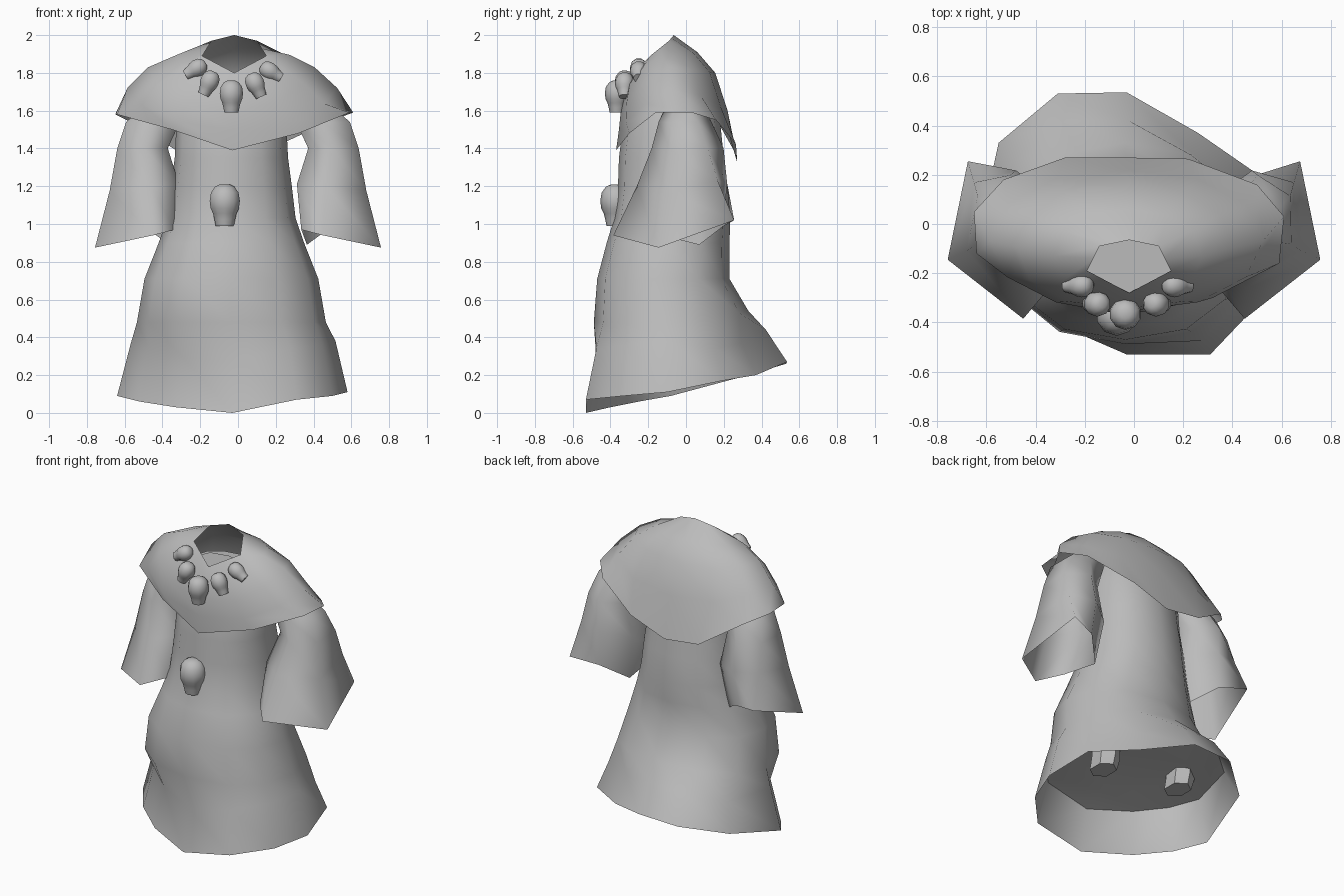
import bpy, bmesh, math
from mathutils import Vector, Matrix

cube = bpy.data.objects.get("Cube")
if cube:
    bpy.data.objects.remove(cube)

cloth = bpy.data.materials.new("plain_grey")
cloth.use_nodes = True
grey = (0.5, 0.5, 0.5, 1)
cloth.diffuse_color = grey
cloth.node_tree.nodes["Principled BSDF"].inputs["Base Color"].default_value = grey


def loft(name, rings, cap_start=False, cap_end=False, angle=60):
    """Skin a list of closed rings, ordered from top to bottom."""
    bm = bmesh.new()
    rows = [[bm.verts.new(p) for p in ring] for ring in rings]
    n = len(rows[0])
    for upper, lower in zip(rows, rows[1:]):
        for i in range(n):
            j = (i + 1) % n
            bm.faces.new((upper[i], lower[i], lower[j], upper[j]))
    if cap_start:
        bm.faces.new(rows[0])
    if cap_end:
        bm.faces.new(rows[-1][::-1])
    mesh = bpy.data.meshes.new(name)
    bm.to_mesh(mesh)
    bm.free()
    mesh.materials.append(cloth)
    obj = bpy.data.objects.new(name, mesh)
    bpy.context.collection.objects.link(obj)
    bpy.ops.object.select_all(action='DESELECT')
    obj.select_set(True)
    bpy.context.view_layer.objects.active = obj
    bpy.ops.object.shade_smooth_by_angle(angle=math.radians(angle))


def oval(rx, front, back, z_front, z_side, z_back, cx=-0.025, n=12, square=1.0):
    """Oval ring whose height varies between front, sides and back."""
    pts = []
    for i in range(n):
        a = 2 * math.pi * i / n
        c, s = (math.copysign(abs(v) ** square, v) for v in (math.cos(a), math.sin(a)))
        z_end = z_front if c > 0 else z_back
        pts.append(Vector((cx + rx * s, (front + back) / 2 - c * (back - front) / 2,
                           z_side + (z_end - z_side) * abs(c) ** 1.5)))
    return pts


# Robe: narrow chest flaring to an uneven trailing hem
hem = [(-.03, -.53, 0), (.31, -.53, .07), (.5, -.33, .09), (.58, -.1, .11),
       (.52, .19, .17), (.26, .37, .2), (-.03, .535, .27), (-.31, .53, .26),
       (-.55, .33, .2), (-.64, -.08, .09), (-.52, -.25, .06), (-.33, -.4, .03)]
robe = [oval(rx, f, b, z, z, z, -.035, square=.9) for rx, f, b, z in (
    (.22, -.25, .08, 1.74), (.29, -.33, .18, 1.55), (.3, -.355, .2, 1.35),
    (.32, -.36, .22, 1.2), (.34, -.38, .235, 1.03), (.385, -.42, .23, .9),
    (.46, -.47, .23, .71))]
robe.append(oval(.5, -.488, .33, .48, .48, .54, -.035, square=.9))
flare = [(x * .89, y * (.79 if y > 0 else .895), z + (.17 if y > 0 else .27))
         for x, y, z in hem]
loft("robe", robe + [flare, hem], cap_start=True)

# Skirt floor: closes the robe just above the flare
loft("skirt_floor", [flare, [(x * .6, y * .6, .38 + y * .1) for x, y, z in flare]],
     cap_end=True)

# Mantle: angular open neck, rounded shoulders, pointed front and back
corners = [Vector(p) for p in ((-.02, -.28, 1.8), (.15, -.19, 1.89), (.1, -.09, 1.97),
                               (-.02, -.065, 2), (-.14, -.09, 1.97), (-.19, -.19, 1.89))]
neck = []
for i, p in enumerate(corners):
    neck += [p, p.lerp(corners[(i + 1) % 6], .5)]
rim = [(-.03, -.37, 1.39), (.32, -.3, 1.48), (.59, -.16, 1.59), (.61, .03, 1.59),
       (.5, .16, 1.55), (.22, .265, 1.42), (-.03, .27, 1.33), (-.28, .27, 1.36),
       (-.53, .18, 1.52), (-.65, .05, 1.58), (-.64, -.12, 1.58), (-.35, -.29, 1.5)]
loft("mantle", [neck,
                oval(.3, -.32, .06, 1.71, 1.895, 1.91, square=.9),
                oval(.44, -.345, .155, 1.6, 1.83, 1.8, -.035, square=.9),
                oval(.555, -.355, .22, 1.5, 1.72, 1.6, -.03, square=.95),
                rim])

# Neck floor: closes the collar below its rim
loft("neck_floor", [[(p.x, p.y, z) for p in neck] for z in (1.79, 1.72)], cap_start=True)

# Sleeves: round at the shoulder, opening into an angular cuff
cuff = [Vector(p) for p in ((.45, -.385, .94), (.757, -.145, .875), (.675, .255, 1.02),
                            (.5, .2, .99), (.365, .07, .89), (.335, -.25, .97))]
middle = Vector((.53, -.06, .94))
path = [(.35, -.01, 1.66, .12, .08, 0), (.45, -.005, 1.54, .165, .14, 0),
        (.505, .01, 1.4, .15, .185, .05), (.49, -.01, 1.2, .195, .21, .35),
        (.53, -.06, .94, 0, 0, 1)]
for side, s in (("left", 1), ("right", -1)):
    rings = []
    for x, y, z, rx, ry, open_up in path:
        ring = []
        for p, q in zip(oval(rx, -ry, ry, 0, 0, 0, 0, 6), cuff):
            d = p.lerp(q - middle, open_up)
            ring.append((s * (x + d.x), y + d.y, z + d.z))
        rings.append(ring[::s])
    loft(side + "_sleeve", rings, angle=95)

# Skull ornaments: broad cranium, cheek pinch and squared jaw
skull_profile = ((.5, .14), (.44, .29), (.3, .41), (.1, .45), (-.08, .42),
                 (-.2, .35), (-.34, .31), (-.5, .27))


def skull(name, location, height, roll):
    turn = Matrix.Rotation(math.radians(roll), 3, 'Y')
    rings = [[turn @ Vector((v.x, v.y * .85, v.z)) * height + Vector(location)
              for v in oval(r * .85, -r, r, z, z, z, 0, 10)] for z, r in skull_profile]
    loft(name, rings, True, True, 50)


for name, loc, height, roll in (
        ("collar_skull_centre", (-.035, -.365, 1.675), .17, 0),
        ("collar_skull_inner_right", (-.155, -.325, 1.745), .135, 25),
        ("collar_skull_inner_left", (.095, -.325, 1.735), .135, -25),
        ("collar_skull_outer_right", (-.225, -.25, 1.82), .125, 58),
        ("collar_skull_outer_left", (.175, -.25, 1.805), .125, -58),
        ("belt_skull", (-.07, -.37, 1.1), .22, 0)):
    skull(name, loc, height, roll)

# Legs: short boots hidden under the skirt
for name, x, y, foot in (("left_leg", .22, 0, .25), ("right_leg", -.33, .04, .3)):
    loft(name, [oval(.085, y - .09, y + .09, z, z, z, x, 6) for z in (.5, foot + .07)]
         + [oval(.075, y - .12, y + .07, foot, foot, foot, x, 6)], True, True, 40)
